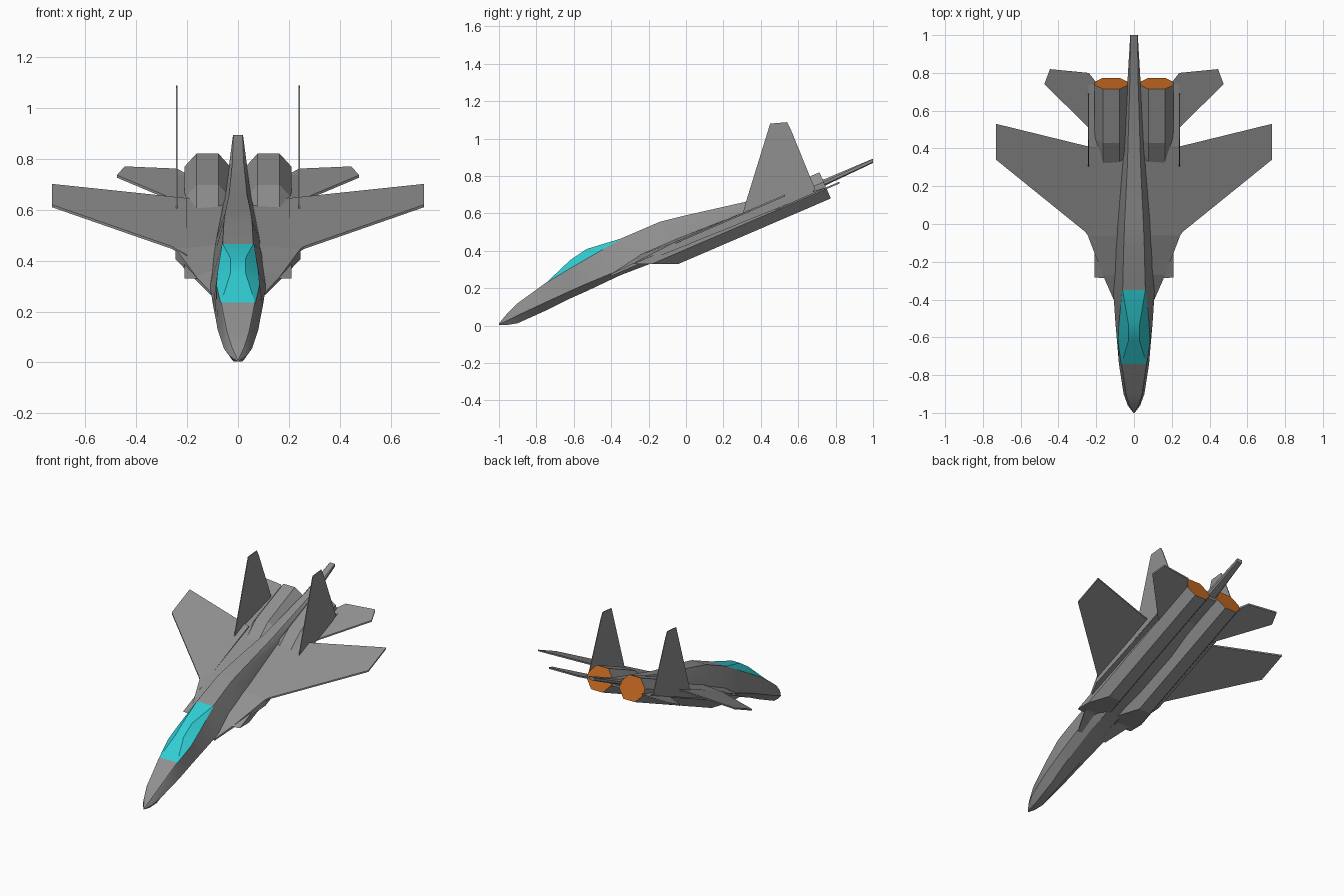
import bpy, bmesh, math
from mathutils import Vector

cube = bpy.data.objects.get("Cube")
if cube:
    bpy.data.objects.remove(cube, do_unlink=True)


def material(name, colour):
    mat = bpy.data.materials.new(name)
    mat.use_nodes = True
    mat.diffuse_color = (*colour, 1)
    mat.node_tree.nodes["Principled BSDF"].inputs["Base Color"].default_value = (*colour, 1)
    return mat


GREY = material("airframe grey", (0.28, 0.28, 0.28))
CYAN = material("canopy cyan", (0.03, 0.62, 0.66))
ORANGE = material("nozzle orange", (0.56, 0.14, 0.015))
SLOPE = 0.43                      # nose-down attitude of the whole aircraft
PITCH = math.atan(SLOPE)


def finish(name, bm, mats):
    bmesh.ops.recalc_face_normals(bm, faces=bm.faces)
    mesh = bpy.data.meshes.new(name)
    bm.to_mesh(mesh)
    bm.free()
    for mat in mats:
        mesh.materials.append(mat)
    obj = bpy.data.objects.new(name, mesh)
    bpy.context.collection.objects.link(obj)
    return obj


def loft(name, rings, mats=(GREY,), paint=None):
    """Skin a list of closed rings and cap both ends; paint(ring, side) gives a material index."""
    bm = bmesh.new()
    rows = [[bm.verts.new(p) for p in ring] for ring in rings]
    count = len(rows[0])
    for i in range(len(rows) - 1):
        for j in range(count):
            k = (j + 1) % count
            face = bm.faces.new((rows[i][j], rows[i][k], rows[i + 1][k], rows[i + 1][j]))
            face.material_index = paint(i, j) if paint else 0
    bm.faces.new(rows[0])
    bm.faces.new(rows[-1]).material_index = len(mats) - 1 if mats[-1] is ORANGE else 0
    return finish(name, bm, mats)


def plate(name, outline, offset):
    """Thin solid panel: outline points extruded by offset, centred on the outline."""
    half = Vector(offset) / 2
    return loft(name, [[Vector(p) - half for p in outline], [Vector(p) + half for p in outline]])


def mirrored(half, y):
    """Full ring from (x, z) points listed from top to bottom on the left side."""
    return [(x, y, z) for x, z in half] + [(-x, y, z) for x, z in reversed(half)]


# Fuselage with spine and tail sting: y, then ridge, sill, chine and belly as x, z
stations = [
    (-1, .002, .012, .003, .01, .003, .006, .002, .003),
    (-.96, .024, .06, .028, .05, .033, .025, .015, .003),
    (-.9, .043, .12, .047, .11, .055, .055, .025, .013),
    (-.74, .066, .236, .068, .233, .08, .13, .03, .085),
    (-.62, .03, .35, .085, .306, .09, .185, .04, .145),
    (-.53, .03, .41, .08, .358, .098, .225, .045, .185),
    (-.35, .06, .465, .063, .462, .11, .3, .05, .27),
    (-.14, .055, .555, .085, .45, .1, .4, .05, .35),
    (0, .05, .59, .085, .485, .09, .45, .05, .4),
    (.31, .035, .66, .06, .61, .06, .57, .04, .53),
    (.75, .022, .787, .035, .775, .035, .76, .025, .752),
    (1, .018, .893, .02, .89, .02, .875, .015, .87),
]
canopy_bays = (3, 4, 5)
fuselage = loft(
    "fuselage",
    [mirrored([(s[i], s[i + 1]) for i in (1, 3, 5, 7)], s[0]) for s in stations],
    (GREY, CYAN),
    lambda bay, side: int(bay in canopy_bays and side in (0, 6, 7)))

# Flat centre body with leading edge extensions: y, half width, inner, edge top, underside
body = [
    (-.4, .108, .29, .276, .265),
    (-.27, .165, .37, .338, .322),
    (-.06, .245, .46, .447, .405),
    (.41, .24, .645, .64, .595),
    (.74, .24, .74, .735, .725),
]
loft("centre_body", [mirrored([(.07, zi), (w, ze), (w, zb), (.03, zb)], y)
                     for y, w, zi, ze, zb in body])


def pod_point(side, x, n, t):
    """Point at distance t along the pitched pod axis and n above it."""
    return (side * (.12 + x),
            .744 + t * math.cos(PITCH) - n * math.sin(PITCH),
            .75 + t * math.sin(PITCH) + n * math.cos(PITCH))


def pod_ring(side, t, top):
    profile = [(-.043, top), (.043, top), (.09, .02), (.09, -.02),
               (.043, -.076), (-.043, -.076), (-.09, -.02), (-.09, .02)]
    ring = []
    for x, n in profile:
        # The intake mouth is cut level, so its upper lip reaches forward
        start = (.33 - .75 - n * math.cos(PITCH)) / math.sin(PITCH)
        ring.append(pod_point(side, x, n, start if t is None else t))
    return ring


for side, label in ((1, "left"), (-1, "right")):
    # Engine pod: intake, low duct under the body, then the full nacelle to the nozzle
    loft(label + "_engine_pod",
         [pod_ring(side, None, .021), pod_ring(side, -.46, .03),
          pod_ring(side, -.31, .076), pod_ring(side, 0, .076)],
         (GREY, ORANGE))

    # Wing and tailplane lie in the pitched plane
    wing = [(.2, -.12), (.26, -.04), (.73, .34), (.73, .53), (.24, .41), (.2, .4)]
    plate(label + "_wing", [(side * x, y, .468 + SLOPE * y) for x, y in wing], (0, 0, .01))

    tail = [(.2, .47), (.24, .51), (.475, .74), (.445, .82), (.24, .8), (.2, .75)]
    plate(label + "_tailplane", [(side * x, y, .412 + SLOPE * y) for x, y in tail], (0, 0, .01))

    # Upright fin
    fin = [(.29, .55), (.32, .66), (.45, 1.08), (.54, 1.088), (.56, 1.05), (.69, .73), (.66, .7)]
    plate(label + "_fin", [(side * .24, y, z) for y, z in fin], (.005, 0, 0))

# Soften only the shallow edges of the fuselage
bpy.ops.object.select_all(action="DESELECT")
fuselage.select_set(True)
bpy.context.view_layer.objects.active = fuselage
bpy.ops.object.shade_smooth_by_angle(angle=math.radians(20))
